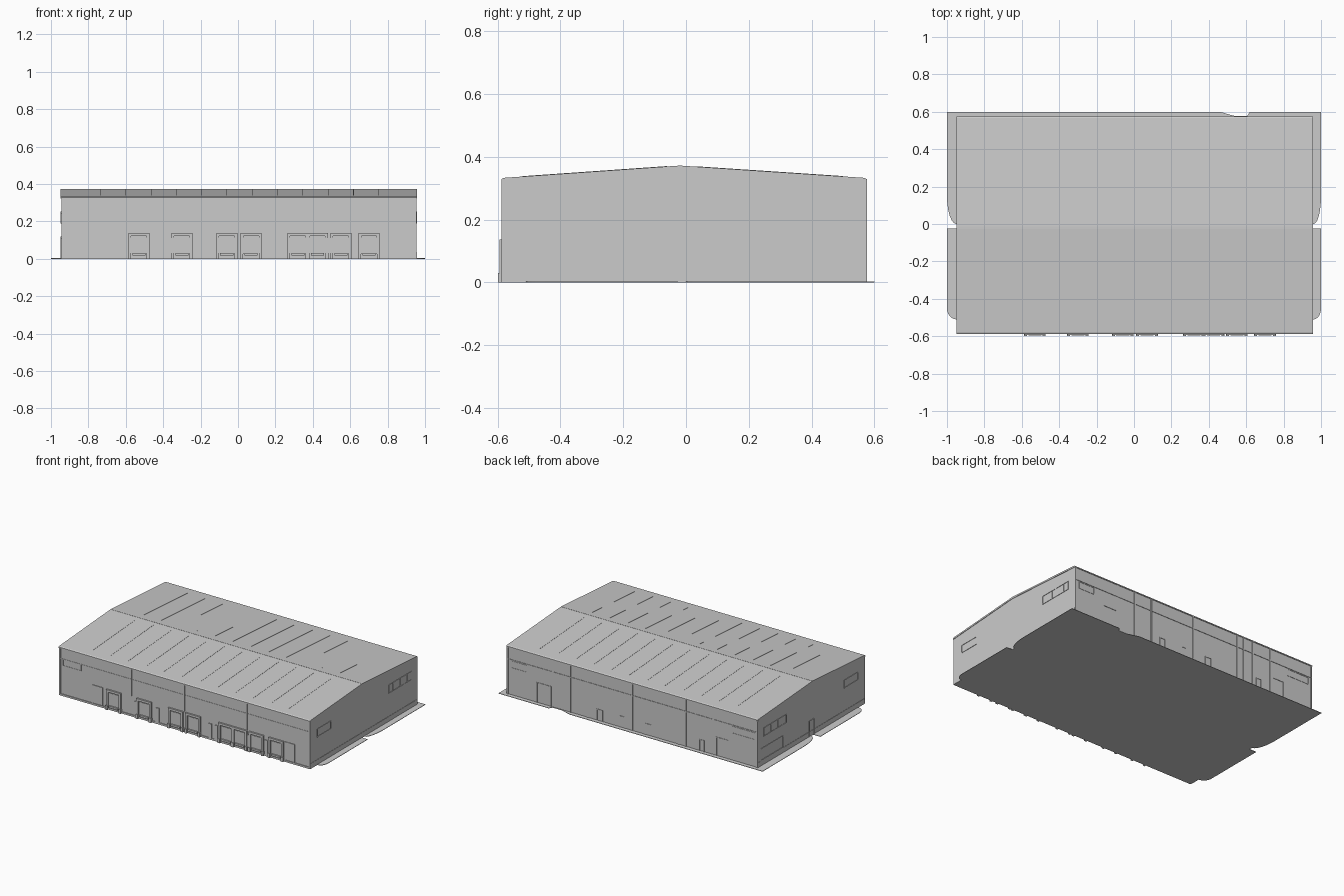
import bpy, bmesh, math

if "Cube" in bpy.data.objects:
    bpy.data.objects.remove(bpy.data.objects["Cube"])

X0, X1, Y0, Y1 = -0.945, 0.955, -0.582, 0.572   # wall faces
RIDGE_Y = -0.02


def finish(name, bm):
    bmesh.ops.recalc_face_normals(bm, faces=bm.faces[:])
    me = bpy.data.meshes.new(name)
    bm.to_mesh(me)
    bm.free()
    ob = bpy.data.objects.new(name, me)
    bpy.context.collection.objects.link(ob)
    return ob


def boxes(name, ranges):
    """One object from boxes given as (x0, x1, y0, y1, z0, z1)."""
    bm = bmesh.new()
    for a, b, c, d, e, f in ranges:
        vs = bmesh.ops.create_cube(bm, size=1)['verts']
        bmesh.ops.scale(bm, vec=(b - a, d - c, f - e), verts=vs)
        bmesh.ops.translate(bm, vec=((a + b) / 2, (c + d) / 2, (e + f) / 2), verts=vs)
    return finish(name, bm)


def prism(name, pts, vec):
    """Extrude a closed outline of 3D points along vec."""
    bm = bmesh.new()
    face = bm.faces.new([bm.verts.new(p) for p in pts])
    new = bmesh.ops.extrude_face_region(bm, geom=[face])['geom']
    bmesh.ops.translate(bm, vec=vec, verts=[v for v in new if isinstance(v, bmesh.types.BMVert)])
    return finish(name, bm)


def on_wall(side, u0, u1, z0, z1, out, inn=0.004):
    """Box range lying on one wall, projecting by out."""
    return {'front': (u0, u1, Y0 - out, Y0 + inn, z0, z1),
            'back': (u0, u1, Y1 - inn, Y1 + out, z0, z1),
            'left': (X0 - out, X0 + inn, u0, u1, z0, z1),
            'right': (X1 - inn, X1 + out, u0, u1, z0, z1)}[side]


def frame(side, u0, u1, z0, z1, t, out, sill=True):
    """Four (or three) bars around an opening."""
    bars = [(u0, u0 + t, z0, z1), (u1 - t, u1, z0, z1), (u0 + t, u1 - t, z1 - t, z1)]
    if sill:
        bars.append((u0 + t, u1 - t, z0, z0 + t))
    return [on_wall(side, *b, out) for b in bars]


def arc(cx, cy, rx, ry, a0, a1, n=6):
    return [(cx + rx * math.cos(math.radians(a0 + (a1 - a0) * i / n)),
             cy + ry * math.sin(math.radians(a0 + (a1 - a0) * i / n))) for i in range(n + 1)]


# Paved apron with rounded ends and notches at mid length
outline = [(X0, Y0), (X1, Y0), (X1, -0.51)]
outline += arc(0.96, -0.45, 0.04, 0.06, -90, 0) + [(1, -0.025), (X1, -0.025), (X1, 0.0)]
outline += arc(0.96, 0.15, 0.04, 0.15, -90, 0) + [(1, 0.6), (0.62, 0.6), (0.605, 0.577), (0.54, 0.577)]
outline += [(0.5, 0.588), (0.46, 0.6), (-1, 0.6)]
outline += arc(-0.95, 0.15, 0.05, 0.15, 180, 270) + [(X0, 0.0), (X0, -0.025), (-1, -0.025)]
outline += arc(-0.95, -0.45, 0.05, 0.06, 180, 270) + [(X0, -0.51)]
prism('apron', [(x, y, 0) for x, y in outline], (0, 0, 0.003))

# Gabled hall
gable = [(Y0, 0), (Y1, 0), (Y1, 0.322), (RIDGE_Y, 0.364), (Y0, 0.322)]
prism('hall_walls', [(X0, y, z) for y, z in gable], (X1 - X0, 0, 0))

# Roof sheet with turned-down eaves
sheet = [(-0.588, 0.322), (-0.588, 0.329), (-0.58, 0.333), (RIDGE_Y, 0.372), (0.568, 0.333),
         (0.576, 0.329), (0.576, 0.322), (0.57, 0.322), (RIDGE_Y, 0.361), (Y0, 0.322)]
prism('roof', [(X0 - 0.003, y, z) for y, z in sheet], (X1 - X0 + 0.006, 0, 0))


# Roof seams on both slopes, and ridge cap
def seam(name, x, ya, za, yb, zb, w=0.003, h=0.0012):
    prism(name, [(x, ya, za - 0.002), (x, yb, zb - 0.002), (x, yb, zb + h), (x, ya, za + h)], (w, 0, 0))


def roof_z(y):
    end = -0.58 if y < RIDGE_Y else 0.568
    return 0.372 - 0.039 * (y - RIDGE_Y) / (end - RIDGE_Y)


for i in range(12):
    x = -0.737 + i * 0.1353
    seam('roof_seam_front', x, -0.52, roof_z(-0.52), -0.06, roof_z(-0.06))
    seam('roof_seam_back', x, 0.03, roof_z(0.03), 0.5, roof_z(0.5))
boxes('ridge_cap', [(X0, X1, RIDGE_Y - 0.006, RIDGE_Y + 0.006, 0.370, 0.3728)])

# Plinth and wall bands
boxes('plinth', [on_wall(s, Y0, Y1, 0, 0.036, 0.002) for s in ('left', 'right')]
      + [on_wall('front', X0, X1, 0, 0.012, 0.005)])
boxes('cladding_band', [on_wall('front', X0, X1, 0.248, 0.253, 0.002),
                        on_wall('back', X0, X1, 0.238, 0.244, 0.003)])

# Downpipes and corner posts
pipes = [on_wall('front', x - 0.004, x + 0.004, 0.14, 0.324, 0.006) for x in (-0.4, 0.003, 0.475)]
pipes += [on_wall('back', x - 0.004, x + 0.004, 0.003, 0.324, 0.004)
          for x in (0.61, 0.475, 0.345, 0.005, -0.345, -0.4, -0.47, -0.61)]
boxes('downpipes', pipes)
boxes('corner_posts', [on_wall(s, u, u + 0.01, 0, 0.324, 0.005)
                       for s in ('front', 'back') for u in (X0, X1 - 0.01)])

# Loading docks: shelter frame, door leaf, ramp lip and two bumpers
for x in (-0.53, -0.3, -0.06, 0.07, 0.32, 0.425, 0.55, 0.70):
    boxes('dock_shelter', frame('front', x - 0.056, x + 0.056, 0.025, 0.137, 0.015, 0.011, False))
    boxes('dock_door', [on_wall('front', x - 0.041, x + 0.041, 0.03, 0.115, 0.003)])
    boxes('dock_ramp', [on_wall('front', x - 0.035, x + 0.035, 0.018, 0.03, 0.013)])
    boxes('dock_bumpers', [on_wall('front', x + s * 0.05 - 0.008, x + s * 0.05 + 0.008, 0, 0.03, 0.016)
                           for s in (-1, 1)])

# Front service doors and small cabinets between the docks
for u0, u1 in ((-0.695, -0.615), (0.76, 0.84)):
    boxes('front_gate', frame('front', u0, u1, 0.004, 0.137, 0.005, 0.004, False))
for x in (-0.36, -0.2, 0.2, 0.245, 0.485, 0.625):
    boxes('dock_cabinet', [on_wall('front', x - 0.012, x + 0.012, 0.01, 0.11, 0.006)])

# Front upper window strip at the left end
boxes('front_window', frame('front', -0.92, -0.78, 0.205, 0.25, 0.004, 0.002))

# Back gates, personnel doors and lamps
for u0, u1, top in ((0.62, 0.73, 0.14), (-0.72, -0.63, 0.13), (0.23, 0.275, 0.08),
                    (0.06, 0.1, 0.08), (-0.14, -0.09, 0.08), (-0.54, -0.5, 0.08)):
    boxes('back_door', frame('back', u0, u1, 0.003, top, 0.005, 0.003, False))
for u0, u1 in ((0.8, 0.92), (-0.92, -0.75)):
    boxes('back_window', frame('back', u0, u1, 0.185, 0.235, 0.004, 0.002))

# End wall windows with mullions, and left side doors
for side in ('right', 'left'):
    boxes(side + '_front_window', frame(side, -0.51, -0.36, 0.19, 0.246, 0.004, 0.003))
    boxes(side + '_back_window', frame(side, 0.265, 0.51, 0.192, 0.252, 0.004, 0.003)
          + [on_wall(side, y, y + 0.003, 0.194, 0.25, 0.002) for y in (0.31, 0.355, 0.39, 0.43, 0.465)])
boxes('left_gate', frame('left', 0.3, 0.54, 0.036, 0.12, 0.005, 0.003))
boxes('left_door', frame('left', -0.04, 0.02, 0.003, 0.11, 0.005, 0.003, False))
